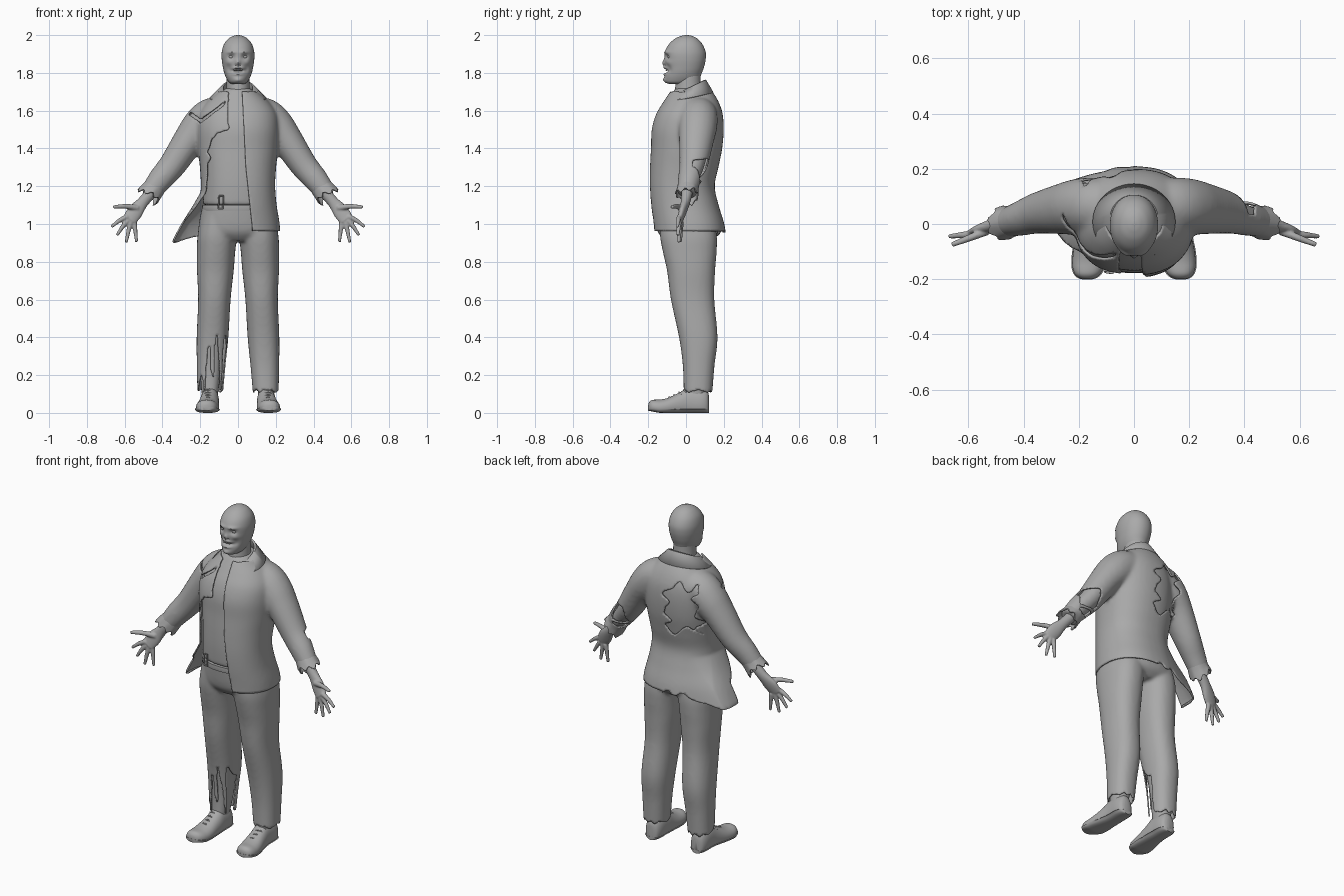
import bpy, bmesh, math
from mathutils import Vector

if "Cube" in bpy.data.objects:
    bpy.data.objects.remove(bpy.data.objects["Cube"])

grey = bpy.data.materials.new("plain grey")
grey.use_nodes = True
grey.diffuse_color = (0.4, 0.4, 0.4, 1)
grey.node_tree.nodes["Principled BSDF"].inputs["Base Color"].default_value = (0.4, 0.4, 0.4, 1)


def spline(rows, steps=5):
    """Smooth in-between rows through the given rows."""
    out = []
    for i in range(len(rows) - 1):
        a, b, c, d = rows[max(i - 1, 0)], rows[i], rows[i + 1], rows[min(i + 2, len(rows) - 1)]
        for k in range(steps):
            t = k / steps
            out.append([q + .5 * t * (r - p + t * (2 * p - 5 * q + 4 * r - s + t * (3 * (q - r) + s - p)))
                        for p, q, r, s in zip(a, b, c, d)])
    return out + [list(rows[-1])]


def ramp(table, v):
    """Straight-line lookup in a rising table of pairs."""
    for (a, p), (b, q) in zip(table, table[1:]):
        if v <= b:
            return p + (q - p) * max(0, (v - a) / (b - a))
    return table[-1][1]


def skin(bm, rings, closed=True, caps=True):
    loops = [[bm.verts.new(p) for p in ring] for ring in rings]
    n = len(loops[0])
    for a, b in zip(loops, loops[1:]):
        for i in range(n if closed else n - 1):
            j = (i + 1) % n
            bm.faces.new((a[i], a[j], b[j], b[i]))
    if caps:
        bm.faces.new(loops[0][::-1])
        bm.faces.new(loops[-1])


def stack(bm, rows, power=2.3, n=40, steps=5, grow=0):
    """Upright form from rows of height, half width, front y, back y, centre x."""
    rings = []
    for z, rx, y0, y1, cx in spline(rows, steps):
        ring = []
        for i in range(n):
            t = math.tau * i / n
            c, s = math.cos(t), math.sin(t)
            ring.append((cx + (rx + grow) * math.copysign(abs(c) ** (2 / power), c),
                         (y0 + y1) / 2 + ((y1 - y0) / 2 + grow) * math.copysign(abs(s) ** (2 / power), s), z))
        rings.append(ring)
    skin(bm, rings)


def tube(bm, rows, side=1, n=20, steps=5, grow=0, caps=True, ragged=0):
    """Limb from rows of x, y, z, radius, depth radius."""
    rows = spline(rows, steps)
    pts = [Vector((r[0] * side, r[1], r[2])) for r in rows]
    rings = []
    for i, p in enumerate(pts):
        d = (pts[min(i + 1, len(pts) - 1)] - pts[max(i - 1, 0)]).normalized()
        u = d.cross(Vector((0, 1, 0))).normalized()
        w = u.cross(d)
        ring = []
        for k in range(n):
            t = math.tau * k / n
            tear = d * ragged * math.sin(3 * t) * math.sin(5 * t + side) * i / len(pts)
            ring.append(p + u * math.cos(t) * (rows[i][3] + grow) + w * math.sin(t) * (rows[i][4] + grow) + tear)
        rings.append(ring)
    skin(bm, rings, caps=caps)


def finish(name, bm, voxel=0, smooth=4, cut=None, shape=None, thick=0):
    """Turn a bmesh into an object, optionally fused, torn, reshaped and thickened."""
    bmesh.ops.recalc_face_normals(bm, faces=bm.faces)
    mesh = bpy.data.meshes.new(name)
    bm.to_mesh(mesh)
    bm.free()
    ob = bpy.data.objects.new(name, mesh)
    bpy.context.collection.objects.link(ob)
    if voxel:
        m = ob.modifiers.new("fuse", "REMESH")
        m.mode, m.voxel_size = "VOXEL", voxel
        m = ob.modifiers.new("soften", "SMOOTH")
        m.factor, m.iterations = .5, smooth
        ob.data = bpy.data.meshes.new_from_object(ob.evaluated_get(bpy.context.evaluated_depsgraph_get()))
        ob.modifiers.clear()
    if cut or shape:
        b = bmesh.new()
        b.from_mesh(ob.data)
        if cut:
            bad = [f for f in b.faces if cut(*f.calc_center_median())]
            bmesh.ops.delete(b, geom=bad, context="FACES")
            # Ease the stepped edges of the tears
            rim = {v: [e.other_vert(v) for e in v.link_edges if e.is_boundary] for v in b.verts if v.is_boundary}
            for _ in range(3):
                moved = {v: (v.co + sum((o.co for o in near), Vector()) / len(near)) / 2 for v, near in rim.items()}
                for v, co in moved.items():
                    v.co = co
        for v in b.verts:
            if shape:
                v.co = shape(v.co, v.is_boundary)
        b.to_mesh(ob.data)
        b.free()
    if thick:
        m = ob.modifiers.new("cloth", "SOLIDIFY")
        m.thickness, m.offset = thick, -1
    ob.data.materials.clear()
    ob.data.materials.append(grey)
    bpy.ops.object.select_all(action="DESELECT")
    ob.select_set(True)
    bpy.context.view_layer.objects.active = ob
    bpy.ops.object.shade_smooth_by_angle(angle=math.radians(50))


# Torso and arms, used for both the shirt and the jacket over it
TORSO = [(.90, .225, -.165, .215, 0), (1.0, .218, -.175, .2, 0), (1.1, .202, -.187, .17, 0),
         (1.2, .194, -.192, .149, 0), (1.3, .199, -.19, .169, 0), (1.4, .21, -.184, .189, 0),
         (1.5, .215, -.18, .197, 0), (1.58, .205, -.157, .192, 0), (1.64, .168, -.122, .173, 0),
         (1.69, .115, -.09, .145, 0), (1.72, .08, -.07, .12, 0)]
ARM = [(.05, .065, 1.59, .085, .09), (.14, .065, 1.568, .097, .1), (.2, .062, 1.515, .096, .1),
       (.258, .055, 1.445, .082, .09), (.345, .04, 1.315, .07, .073), (.41, .02, 1.237, .063, .06),
       (.465, .004, 1.165, .052, .05)]


def upper(grow, first):
    bm = bmesh.new()
    stack(bm, TORSO[first:], grow=grow)
    for s in (1, -1):
        tube(bm, ARM, s, grow=grow)
    return bm


LEFT_EDGE = [(.95, .08), (1.3, .042), (1.64, .025), (1.75, .02)]
RIGHT_EDGE = [(.95, -.24), (1.1, -.19), (1.2, -.17), (1.32, -.165), (1.35, -.145), (1.38, -.165),
              (1.45, -.14), (1.48, -.11), (1.5, -.05), (1.75, -.05)]


def hem(x):
    if x > 0:
        return .962
    return .962 - max(0, -.14 - x) * 1.05 - .012 * math.sin(x * 75)


def jacket_cut(x, y, z):
    if z > 1.7 or (abs(x) < .3 and z < hem(x)):
        return True
    if y < 0 and ramp(RIGHT_EDGE, z) < x < ramp(LEFT_EDGE, z):
        return True
    if -.3 < x < 0 and z < 1.15 and y < -.15 + (1.15 - z) * .55:
        return True
    wave = .02 * math.sin(z * 60) + .01 * math.sin(z * 101)
    if y > .05 and abs(x + .09 + wave) < .085 and 1.33 + .03 * math.sin(x * 40) < z < 1.6 + .03 * math.sin(x * 60):
        return True
    if y < .04 and -.28 < x < -.07 and abs(z - 1.545 - .75 * abs(x + .2)) < .011:
        return True
    return y > .035 and .33 < x < .44 and abs(z - 1.26 + wave) < .06


def jacket_shape(co, edge):
    x, y, z = co
    if edge and y < 0 and abs(x - ramp(LEFT_EDGE, z)) < .02 and z > .98:
        x = ramp(LEFT_EDGE, z)
    elif edge and x > 0 and z < 1:
        z = hem(x)
    if z < 1.17 and -.3 < x < -.1:
        x -= (1.17 - z) * .47 * min(1, (-.1 - x) / .09) * min(1, max(0, (.22 - y) / .1))
    return Vector((x, y, z))


finish("shirt_and_body", upper(-.014, 2), .012, 8)
finish("jacket", upper(.003, 0), .01, 9, cut=jacket_cut, shape=jacket_shape, thick=.008)

# Folded collar, open at the front
bm = bmesh.new()
rows = [(.08, .085, .02, 1.65, .02), (.078, .078, .016, 1.72, .042),
        (.088, .09, .016, 1.722, .042), (.15, .138, .008, 1.668, .028)]
rings = []
for rx, ry, cy, z, tilt in rows:
    angles = [math.radians(30 + 300 * i / 40) for i in range(41)]
    rings.append([(rx * math.sin(t), cy - ry * math.cos(t), z - tilt * math.cos(t)) for t in angles])
skin(bm, rings, closed=False, caps=False)
finish("collar", bm, thick=.006)

# Trousers, with one shin torn open
LEG = [(1.05, .09, -.14, .14, .1), (.94, .104, -.138, .163, .11), (.85, .101, -.122, .162, .116),
       (.75, .097, -.1, .154, .12), (.6, .086, -.08, .15, .125), (.4, .084, -.037, .167, .135),
       (.25, .076, -.017, .151, .142), (.1, .068, -.012, .139, .147)]
bm = bmesh.new()
stack(bm, [(.91, .1, -.11, .13, 0), (.95, .2, -.145, .168, 0), (1.0, .207, -.16, .171, 0), (1.1, .188, -.172, .152, 0)])
for s in (1, -1):
    stack(bm, [(*r[:4], r[4] * s) for r in LEG])


def shin_cut(x, y, z):
    if z < .115 + .008 * math.sin(x * 150):
        return True
    return x < 0 and y < .07 and z < .1 + .32 * abs(math.sin(x * 70)) * min(1, max(0, (x + .225) * 12))


finish("trousers", bm, .01, 8, cut=shin_cut, thick=.007)

# Belt and hanging buckle
bm = bmesh.new()
stack(bm, [(1.07, .189, -.176, .155, 0), (1.085, .191, -.178, .155, 0), (1.1, .189, -.178, .153, 0)], steps=2)
finish("belt", bm)
bm = bmesh.new()
loop = [(-.105, -.172, 1.08), (-.08, -.175, 1.08), (-.078, -.178, 1.15), (-.1, -.175, 1.15), (-.105, -.172, 1.08)]
for a, b in zip(loop, loop[1:]):
    tube(bm, [(*a, .004, .004), (*b, .004, .004)], n=8, steps=1)
finish("belt_loop", bm)

# Hands, cuffs, ankles and shoes
TIPS = [(.66, -.075, 1.09), (.67, -.045, .985), (.64, -.043, .94), (.592, -.038, .902), (.537, -.03, .905)]
ROOTS = [(.53, -.025, 1.085), (.585, -.036, 1.04), (.582, -.034, 1.02), (.568, -.031, 1.01), (.55, -.025, 1.01)]
SHOE = [(-.2, .012, .03), (-.195, .03, .045), (-.18, .047, .06), (-.15, .058, .068), (-.1, .06, .078),
        (-.04, .054, .105), (.02, .05, .135), (.08, .049, .13), (.112, .038, .115), (.122, .018, .09)]
for s, side in ((1, "left"), (-1, "right")):
    bm = bmesh.new()
    tube(bm, [(.43, .01, 1.2, .034, .034), (.5, -.002, 1.12, .03, .025), (.545, -.018, 1.065, .042, .02),
              (.575, -.032, 1.02, .037, .015)], s)
    for k, (a, b) in enumerate(zip(ROOTS, TIPS)):
        r = .013 if k == 0 else .0115
        mid = [(p + q) / 2 for p, q in zip(a, b)]
        tube(bm, [(*a, r + .003, r + .002), (mid[0], mid[1], mid[2] + .006, r, r), (*b, r * .7, r * .7)], s, n=12)
    finish(side + "_hand", bm, .005, 2)

    bm = bmesh.new()
    tube(bm, [(.43, .015, 1.207, .056, .054), (.452, .008, 1.18, .06, .057), (.474, .003, 1.152, .064, .062)],
         s, n=36, caps=False, ragged=.026)
    finish(side + "_cuff", bm, thick=.006)

    bm = bmesh.new()
    stack(bm, [(.08, .04, .0, .1, .15 * s), (.25, .058, .0, .13, .144 * s), (.5, .068, -.04, .135, .133 * s)])
    finish(side + "_shin", bm)

    for part, grow, top in (("shoe", 0, 1), ("sole", .004, .02)):
        bm = bmesh.new()
        rings = []
        for y, w, h in spline(SHOE, 4):
            cx = .15 - .1 * y if y < 0 else .15
            lift = .012 * max(0, min(1, (-y - .14) / .06))
            ring = []
            for i in range(28):
                t = math.tau * i / 28
                c, d = math.cos(t), math.sin(t)
                z = h * (.4 + .6 * d) if d > 0 else h * .4 * (1 - abs(d) ** .5)
                ring.append((s * (cx + (w + grow) * math.copysign(abs(c) ** .85, c)), y * (1 + grow), lift + min(z, top)))
            rings.append(ring)
        skin(bm, rings)
        finish(side + "_" + part, bm)

    bm = bmesh.new()
    for k in range(4):
        y, z = -.085 + .026 * k, .082 + .013 * k
        tube(bm, [(.13, y, z - .012, .004, .004), (.16, y - .004, z + .001, .004, .004),
                  (.186, y + .008, z - .012, .004, .004)], s, n=8, steps=3)
    finish(side + "_laces", bm)

# Neck and head, with brow, sockets, nose, cheeks, lips and jaw pushed into shape
bm = bmesh.new()
stack(bm, [(1.6, .085, -.08, .11, 0), (1.68, .066, -.062, .088, 0), (1.75, .061, -.055, .078, 0),
           (1.82, .06, -.05, .08, 0)], power=2)
finish("neck", bm)
BUMPS = [(.036, 1.885, .016, .013, .014), (.034, 1.91, .025, .008, -.008), (0, 1.85, .011, .02, -.014),
         (.009, 1.84, .006, .006, .01), (.052, 1.855, .015, .013, -.005), (0, 1.81, .026, .008, .024),
         (0, 1.826, .03, .006, -.006), (0, 1.793, .026, .007, -.007), (.045, 1.82, .014, .02, .008),
         (0, 1.762, .022, .012, -.008)]


def face_shape(co, edge):
    x, y, z = co
    push = 0
    if y < -.02:
        for bx, bz, wx, wz, amount in BUMPS:
            push += amount * math.exp(-((abs(x) - bx) / wx) ** 2 - ((z - bz) / wz) ** 2)
    return Vector((x, y + push, z))


bm = bmesh.new()
stack(bm, [(1.74, .03, -.085, .02, 0), (1.75, .048, -.108, .045, 0), (1.772, .062, -.114, .072, 0),
           (1.8, .073, -.111, .084, 0), (1.83, .08, -.11, .095, 0), (1.87, .086, -.113, .104, 0),
           (1.91, .086, -.112, .104, 0), (1.95, .075, -.092, .088, 0), (1.98, .052, -.06, .062, 0),
           (1.995, .026, -.028, .034, 0), (2.0, .006, -.003, .01, 0)], power=2.1, n=96, steps=8)
finish("head", bm, shape=face_shape)


def ball(name, at, size):
    b = bmesh.new()
    bmesh.ops.create_uvsphere(b, u_segments=20, v_segments=12, radius=1)
    for v in b.verts:
        v.co = Vector(at) + v.co * Vector(size)
    finish(name, b)


for s, side in ((1, "left"), (-1, "right")):
    ball(side + "_eye", (s * .035, -.084, 1.885), (.015, .014, .011))
for k in range(6):
    ball("upper_tooth", ((k - 2.5) * .0075, -.103, 1.816), (.004, .005, .006))
